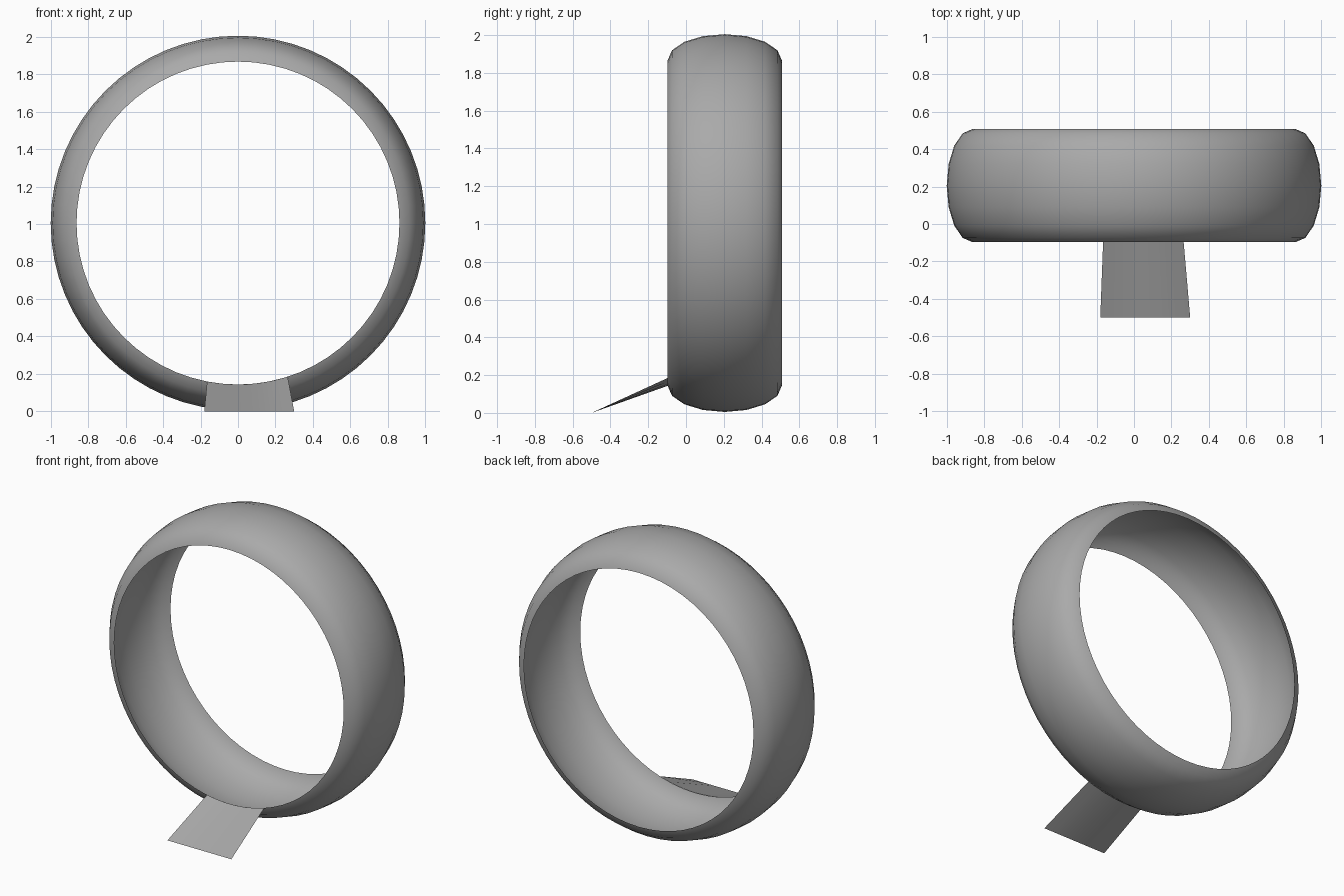
import bpy
import bmesh
from math import sin, cos, sqrt, tau, radians
from mathutils import Vector

cube = bpy.data.objects.get("Cube")
if cube:
    bpy.data.objects.remove(cube)

# One plain grey for everything
grey = bpy.data.materials.new("plain_grey")
grey.use_nodes = True
colour = (0.4, 0.4, 0.4, 1)
grey.diffuse_color = colour
grey.node_tree.nodes["Principled BSDF"].inputs["Base Color"].default_value = colour

CENTRE = Vector((0, 0.205, 1.005))
RIM, BULGE, HALF_WIDTH = 0.862, 0.138, 0.302
SEGMENTS, STEPS = 64, 8


def finish(name, bm, smooth):
    mesh = bpy.data.meshes.new(name)
    bm.to_mesh(mesh)
    bm.free()
    obj = bpy.data.objects.new(name, mesh)
    bpy.context.collection.objects.link(obj)
    mesh.materials.append(grey)
    if smooth:
        bpy.ops.object.select_all(action="DESELECT")
        obj.select_set(True)
        bpy.context.view_layer.objects.active = obj
        bpy.ops.object.shade_smooth_by_angle(angle=radians(40))
    return obj


# Wheel: open shell, a half-ellipse profile swept around the y axis
bm = bmesh.new()
rings = []
for i in range(SEGMENTS):
    a = tau * i / SEGMENTS
    ring = []
    for j in range(STEPS + 1):
        t = tau / 2 * j / STEPS
        r = RIM + BULGE * sin(t)
        offset = Vector((r * cos(a), -HALF_WIDTH * cos(t), r * sin(a)))
        ring.append(bm.verts.new(CENTRE + offset))
    rings.append(ring)
for i, ring in enumerate(rings):
    following = rings[(i + 1) % SEGMENTS]
    for j in range(STEPS):
        bm.faces.new((ring[j], following[j], following[j + 1], ring[j + 1]))
finish("wheel_shell", bm, True)

# Entry ramp: thin sheet from the floor up to the curved front rim
bm = bmesh.new()
COLUMNS = 6
previous = None
for i in range(COLUMNS + 1):
    f = i / COLUMNS
    top_x = -0.165 + 0.43 * f
    top_z = CENTRE.z - sqrt(RIM ** 2 - top_x ** 2)
    low = bm.verts.new((-0.18 + 0.48 * f, -0.5, 0))
    high = bm.verts.new((top_x, CENTRE.y - HALF_WIDTH, top_z))
    if previous:
        bm.faces.new((previous[0], low, high, previous[1]))
    previous = (low, high)
finish("entry_ramp", bm, True)
